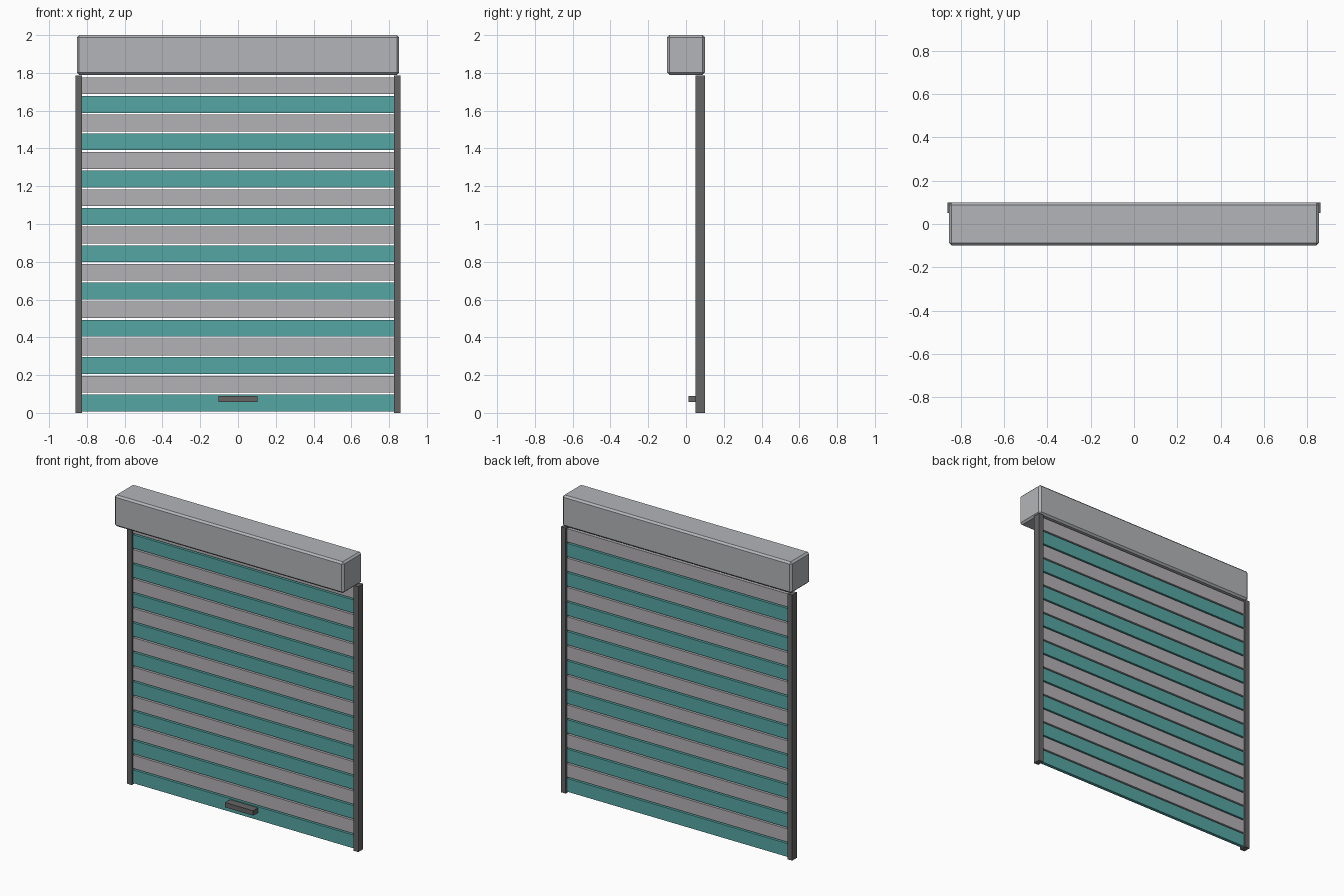
import bpy

old = bpy.data.objects.get("Cube")
if old:
    bpy.data.objects.remove(old, do_unlink=True)


def material(name, rgb):
    mat = bpy.data.materials.new(name)
    mat.use_nodes = True
    color = (*rgb, 1.0)
    mat.diffuse_color = color
    mat.node_tree.nodes["Principled BSDF"].inputs["Base Color"].default_value = color
    return mat


casing_gray = material("casing gray", (0.45, 0.46, 0.48))
slat_gray = material("slat gray", (0.45, 0.44, 0.46))
teal = material("teal", (0.09, 0.38, 0.37))
dark_gray = material("dark gray", (0.13, 0.13, 0.13))


def box(name, low, high, mat, bevel=0.0):
    """Box between two corners, with an optional chamfer."""
    bpy.ops.mesh.primitive_cube_add(
        size=1, location=[(a + b) / 2 for a, b in zip(low, high)])
    obj = bpy.context.object
    obj.name = name
    for v in obj.data.vertices:
        v.co = [c * (b - a) for c, a, b in zip(v.co, low, high)]
    obj.data.materials.append(mat)
    if bevel:
        mod = obj.modifiers.new("edge_chamfer", "BEVEL")
        mod.width = bevel
        mod.segments = 1
    return obj


# Housing for the rolled shutter
box("roller_housing", (-0.853, -0.1, 1.79), (0.853, 0.1, 2.0), casing_gray, 0.012)

# Guide rails on both sides
for side, name in ((1, "left_rail"), (-1, "right_rail")):
    x_in, x_out = sorted((side * 0.825, side * 0.86))
    box(name, (x_in, 0.05, 0), (x_out, 0.1, 1.785), dark_gray)

# Alternating slats with narrow gaps
SLATS, PITCH, HEIGHT = 18, 0.0988, 0.089
for i in range(SLATS):
    z = 0.008 + i * PITCH
    box(f"slat_{i + 1}", (-0.83, 0.064, z), (0.83, 0.086, z + HEIGHT),
        slat_gray if i % 2 else teal)

# Pull handle on the lowest slat
box("pull_handle", (-0.104, 0.012, 0.058), (0.104, 0.066, 0.09), dark_gray)
